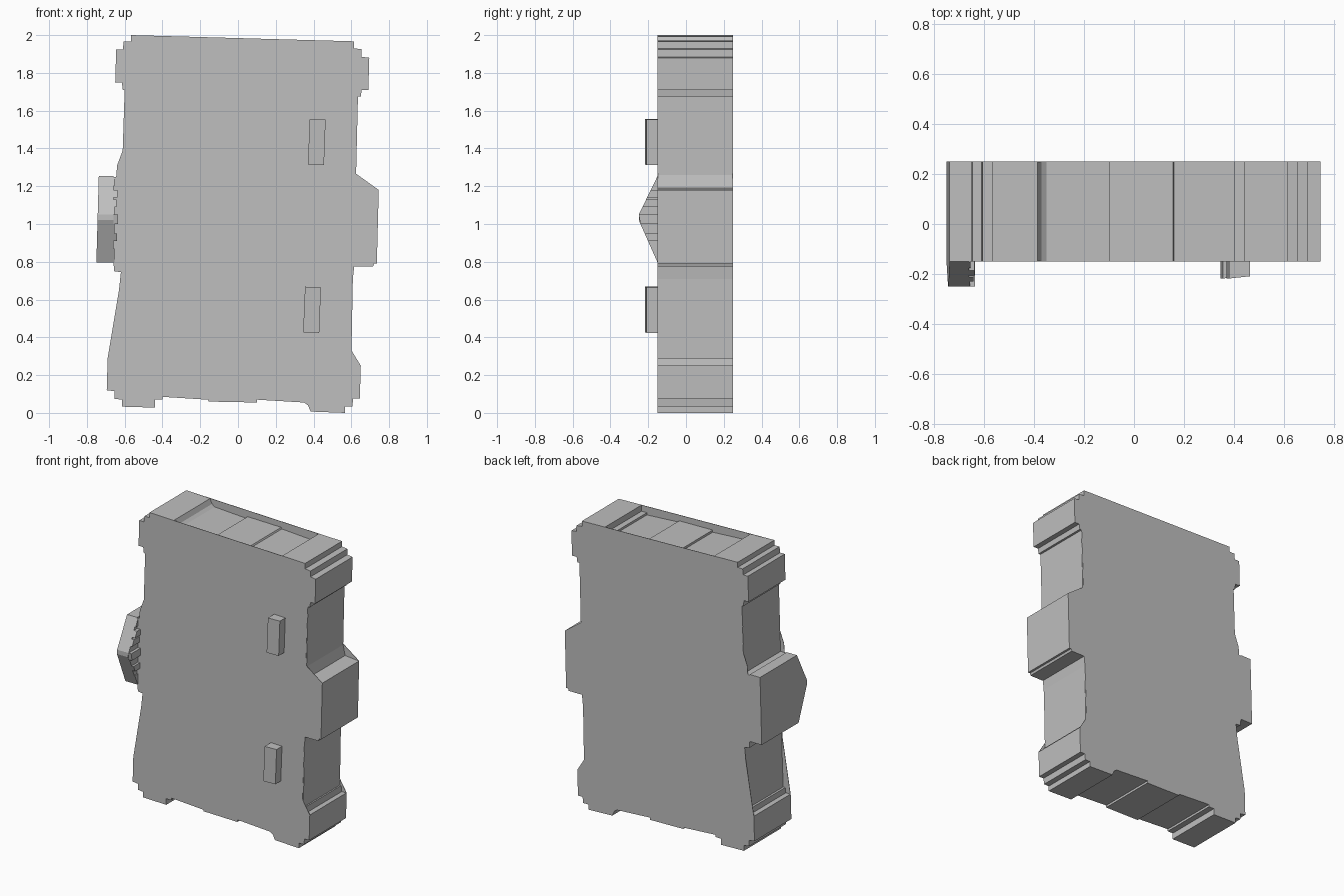
import bpy, bmesh

if "Cube" in bpy.data.objects:
    bpy.data.objects.remove(bpy.data.objects["Cube"])

grey = bpy.data.materials.new("plain grey")
grey.diffuse_color = (0.52, 0.52, 0.52, 1)
grey.use_nodes = True
grey.node_tree.nodes["Principled BSDF"].inputs["Base Color"].default_value = grey.diffuse_color


def loft(name, ring_a, ring_b):
    """Closed solid between two matching rings of 3D points."""
    bm = bmesh.new()
    a = [bm.verts.new(p) for p in ring_a]
    b = [bm.verts.new(p) for p in ring_b]
    n = len(a)
    bm.faces.new(a)
    bm.faces.new(b[::-1])
    for i in range(n):
        j = (i + 1) % n
        bm.faces.new((a[j], a[i], b[i], b[j]))
    bmesh.ops.recalc_face_normals(bm, faces=bm.faces[:])
    me = bpy.data.meshes.new(name)
    bm.to_mesh(me)
    bm.free()
    me.materials.append(grey)
    ob = bpy.data.objects.new(name, me)
    bpy.context.collection.objects.link(ob)
    return ob


def slab(name, outline, y0, y1):
    """Extrude an XZ outline along y."""
    return loft(name, [(x, y0, z) for x, z in outline],
                [(x, y1, z) for x, z in outline])


def turned(points):
    """Half turn about the middle of the housing."""
    return [(-x, 2 - z) for x, z in points]


# Stepped end of the housing: left shoulder, top recess, right shoulder
left_shoulder = [(-.6, 1.71), (-.61, 1.71), (-.615, 1.75), (-.65, 1.75),
                 (-.645, 1.925), (-.61, 1.925), (-.605, 1.965),
                 (-.567, 1.965), (-.567, 2.0)]
recess = [(-.385, 1.993), (-.37, 1.96), (-.35, 1.945), (-.1, 1.93),
          (-.1, 1.945), (.155, 1.94), (.16, 1.93), (.4, 1.915),
          (.4, 1.93), (.44, 1.93), (.44, 1.972)]
right_shoulder = [(.615, 1.967), (.615, 1.93), (.655, 1.925), (.655, 1.885),
                  (.695, 1.88), (.69, 1.71), (.655, 1.71), (.65, 1.675),
                  (.635, 1.675)]
end = left_shoulder + recess + right_shoulder

# Side contours between the two ends
right_block = [(.745, 1.18), (.735, .79), (.72, .79), (.715, .775),
               (.615, .775), (.608, .71)]
left_block = [(-.62, .745), (-.655, .75), (-.66, .8), (-.66, 1.25)]

# Housing core
core = (end + [(.625, 1.26), (.64, 1.19)] + right_block
        + turned(end) + left_block + [(-.615, 1.25)])
slab("housing", core, -.148, .248)

# Thin side plates that bridge the top recess and the side notches
plate = (left_shoulder + right_shoulder + [(.62, 1.27)] + right_block
         + [(.595, .34)] + turned(end[3:-3]) + [(-.63, .65)]
         + left_block + [(-.645, 1.25), (-.64, 1.31), (-.61, 1.39)])
slab("front_plate", plate, -.15, -.147)
slab("back_plate", plate, .247, .25)

# Rail clip on the left edge, with a pointed front
clip = [(.25, .795), (.25, 1.255), (-.15, 1.255), (-.25, 1.05),
        (-.25, 1.02), (-.15, .795)]
loft("rail_clip", [(-.737 - .028 * (1.255 - z), y, z) for y, z in clip],
     [(-.66, y, z) for y, z in clip])


def clip_front(z):
    """Front of the pointed clip at height z."""
    if z > 1.05:
        return -.25 + .1 * (z - 1.05) / .205
    if z < 1.02:
        return -.25 + .1 * (1.02 - z) / .225
    return -.25


# Teeth along the inner edge of the clip
teeth = [(.8, .87, -.655), (.91, .95, -.64), (.95, 1.0, -.655),
         (1.0, 1.05, -.636), (1.05, 1.09, -.655), (1.09, 1.13, -.642),
         (1.14, 1.18, -.637), (1.2, 1.25, -.653)]
for i, (z0, z1, x1) in enumerate(teeth):
    side = [(-.14, z0), (-.14, z1), (clip_front(z1), z1), (clip_front(z0), z0)]
    loft(f"clip_tooth_{i + 1}", [(-.665, y, z) for y, z in side],
         [(x1, y, z) for y, z in side])

# Two raised tabs on the front
for name, x, z in (("upper_tab", .37, 1.312), ("lower_tab", .345, .424)):
    ring = [(x, z + .003), (x + .085, z), (x + .094, z + .241), (x + .01, z + .244)]
    depth = [-.218, -.209, -.209, -.218]
    loft(name, [(px, d, pz) for (px, pz), d in zip(ring, depth)],
         [(px, -.149, pz) for px, pz in ring])
